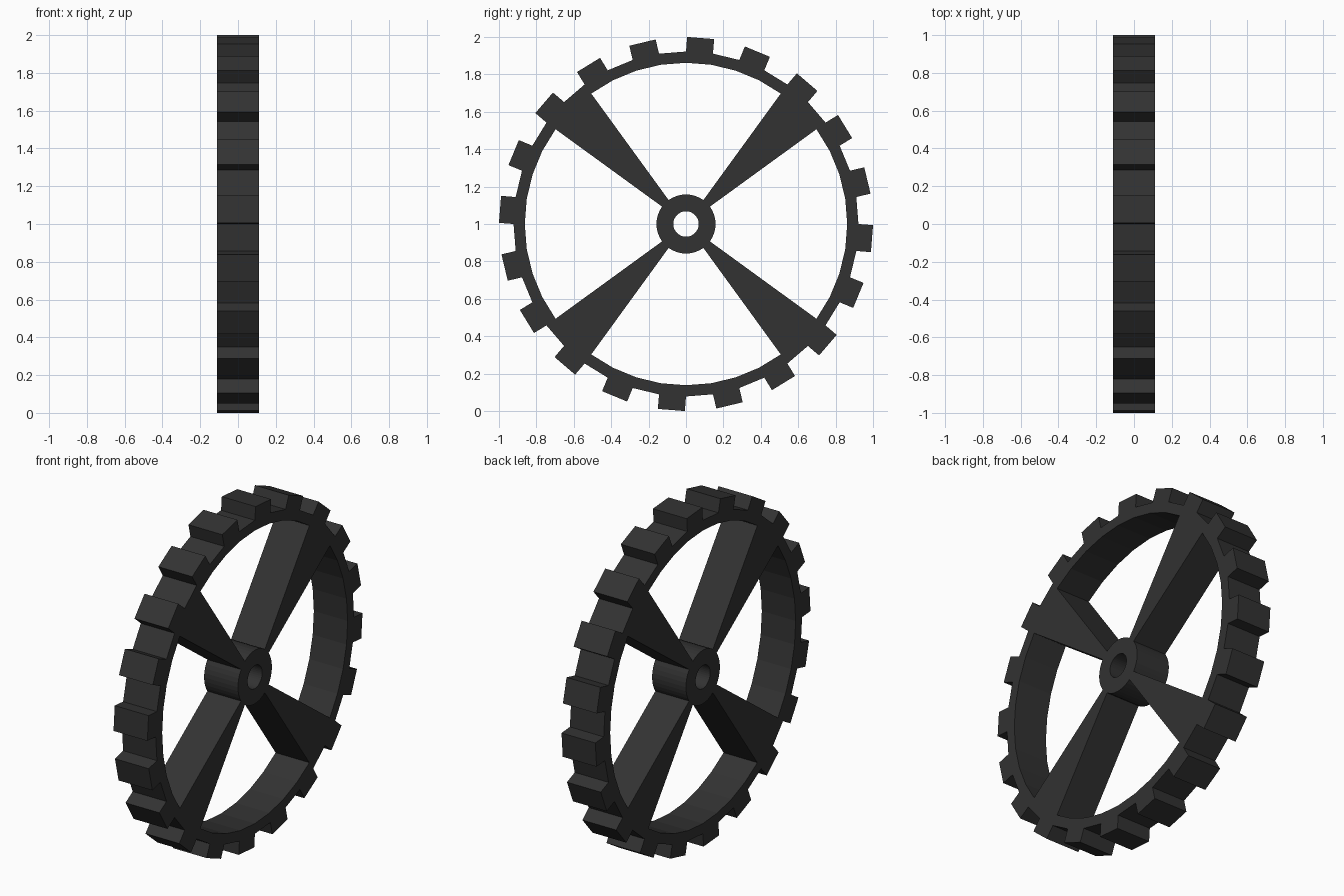
import bpy, bmesh, math
from mathutils import Vector

if "Cube" in bpy.data.objects:
    bpy.data.objects.remove(bpy.data.objects["Cube"])

N = 40                      # sides of every ring
STEP = 2 * math.pi / N
HOLE, HUB, RIM_IN, RIM_OUT, TIP = 0.068, 0.158, 0.862, 0.922, 0.9974
HALF = 0.11                 # half the wheel thickness

bm = bmesh.new()


def pt(r, i):
    a = i * STEP
    return Vector((-HALF, r * math.cos(a), 1 + r * math.sin(a)))


def quad(points):
    bm.faces.new([bm.verts.new(p) for p in points])


def sector(r0, r1, i):
    quad([pt(r0, i), pt(r1, i), pt(r1, i + 1), pt(r0, i + 1)])


for i in range(N):
    sector(HOLE, HUB, i)            # hub
    sector(RIM_IN, RIM_OUT, i)      # rim
    if i % 10 in (4, 5):            # four flared spokes, two facets each
        sector(HUB, RIM_IN, i)
    if i % 2:                       # square teeth on every other facet
        a = (i + 0.5) * STEP
        out = Vector((0, math.cos(a), math.sin(a)))
        out *= TIP - RIM_OUT * math.cos(STEP / 2)
        p, q = pt(RIM_OUT, i), pt(RIM_OUT, i + 1)
        quad([p, p + out, q + out, q])

# weld the flat outline and give it thickness
bmesh.ops.remove_doubles(bm, verts=bm.verts[:], dist=1e-4)
ext = bmesh.ops.extrude_face_region(bm, geom=bm.faces[:], use_keep_orig=True)
top = [v for v in ext["geom"] if isinstance(v, bmesh.types.BMVert)]
bmesh.ops.translate(bm, verts=top, vec=(2 * HALF, 0, 0))
bmesh.ops.recalc_face_normals(bm, faces=bm.faces[:])

mesh = bpy.data.meshes.new("toothed_wheel")
bm.to_mesh(mesh)
bm.free()
wheel = bpy.data.objects.new("toothed_wheel", mesh)
bpy.context.collection.objects.link(wheel)

mat = bpy.data.materials.new("dark grey")
mat.diffuse_color = (0.032, 0.032, 0.032, 1)
mat.use_nodes = True
mat.node_tree.nodes["Principled BSDF"].inputs["Base Color"].default_value = mat.diffuse_color
mesh.materials.append(mat)
